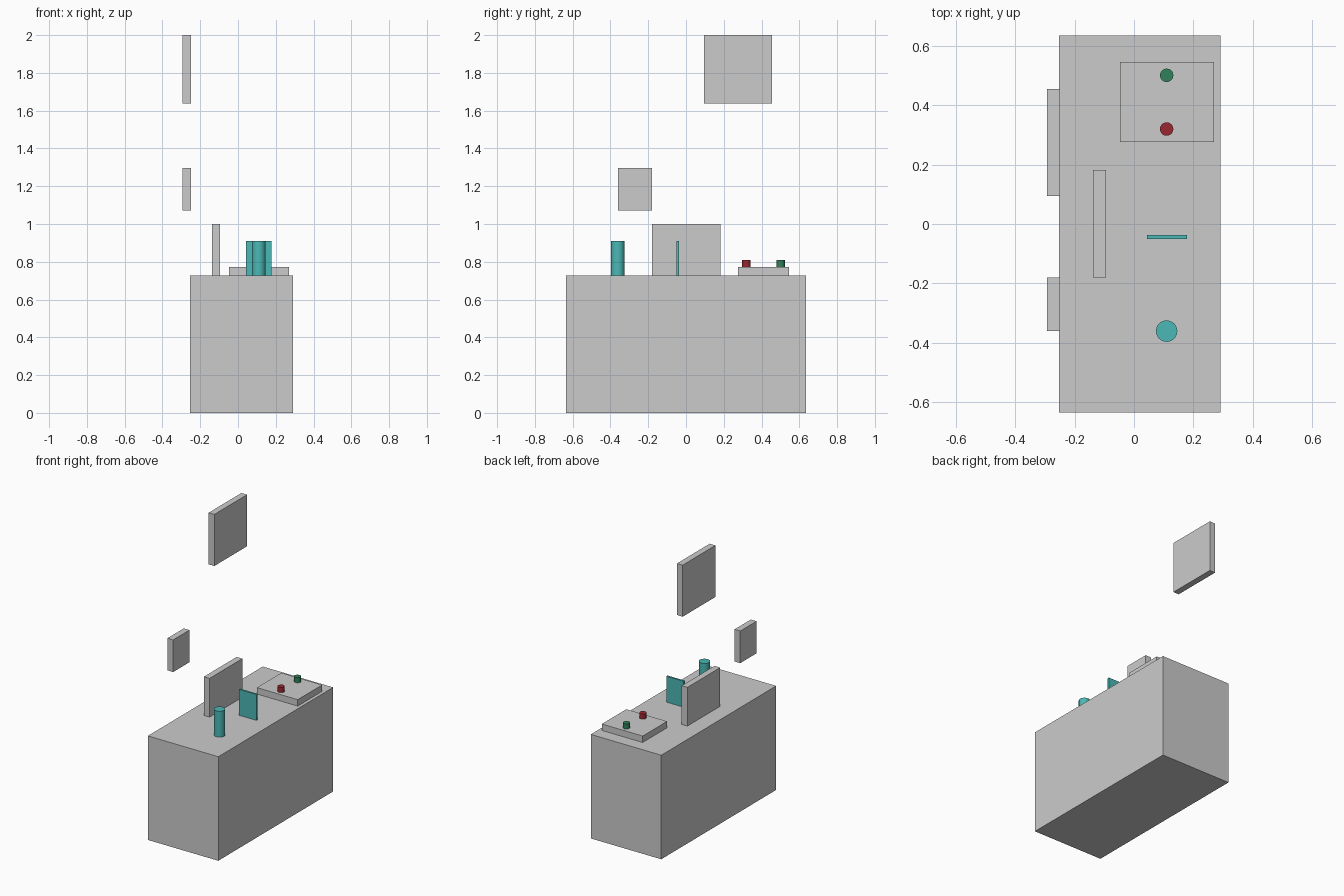
import bpy
import math

if "Cube" in bpy.data.objects:
    bpy.data.objects.remove(bpy.data.objects["Cube"])


def material(name, rgb):
    m = bpy.data.materials.new(name)
    m.diffuse_color = (*rgb, 1.0)
    m.use_nodes = True
    m.node_tree.nodes["Principled BSDF"].inputs["Base Color"].default_value = m.diffuse_color
    return m


def box(name, x, y, z, mat=None):
    """Axis-aligned box from (min, max) ranges."""
    centre = [(a + b) / 2 for a, b in (x, y, z)]
    size = [b - a for a, b in (x, y, z)]
    bpy.ops.mesh.primitive_cube_add(size=1, location=centre)
    ob = bpy.context.object
    ob.name = name
    ob.scale = size
    bpy.ops.object.transform_apply(location=False, rotation=False, scale=True)
    if mat:
        ob.data.materials.append(mat)
    return ob


def cylinder(name, x, y, z, radius, mat):
    """Upright cylinder standing between z[0] and z[1]."""
    bpy.ops.mesh.primitive_cylinder_add(vertices=32, radius=radius, depth=z[1] - z[0],
                                        location=(x, y, (z[0] + z[1]) / 2))
    ob = bpy.context.object
    ob.name = name
    ob.data.materials.append(mat)
    bpy.ops.object.shade_smooth_by_angle(angle=math.radians(40))
    return ob


teal = material("teal", (0.07, 0.48, 0.46))
red = material("red", (0.33, 0.02, 0.03))
green = material("green", (0.03, 0.22, 0.10))

TOP = 0.728   # counter height
PAD = 0.773   # top of the button pad

# Counter
box("counter", (-0.253, 0.292), (-0.635, 0.635), (0, TOP))

# Panels floating behind the counter
box("upper_wall_panel", (-0.293, -0.249), (0.094, 0.455), (1.639, 2.0))
box("lower_wall_panel", (-0.293, -0.249), (-0.361, -0.181), (1.071, 1.296))

# Upright screen on the counter
box("screen", (-0.138, -0.094), (-0.18, 0.182), (TOP, 0.999))

# Control pad with two buttons
box("control_pad", (-0.047, 0.269), (0.276, 0.546), (TOP, PAD))
for name, y, mat in (("red_button", 0.32, red), ("green_button", 0.501, green)):
    cylinder(name, 0.11, y, (PAD, 0.809), 0.0225, mat)

# Teal display pieces
box("teal_plate", (0.043, 0.178), (-0.05, -0.0365), (TOP, 0.909), teal)
cylinder("teal_post", 0.11, -0.361, (TOP, 0.909), 0.036, teal)
